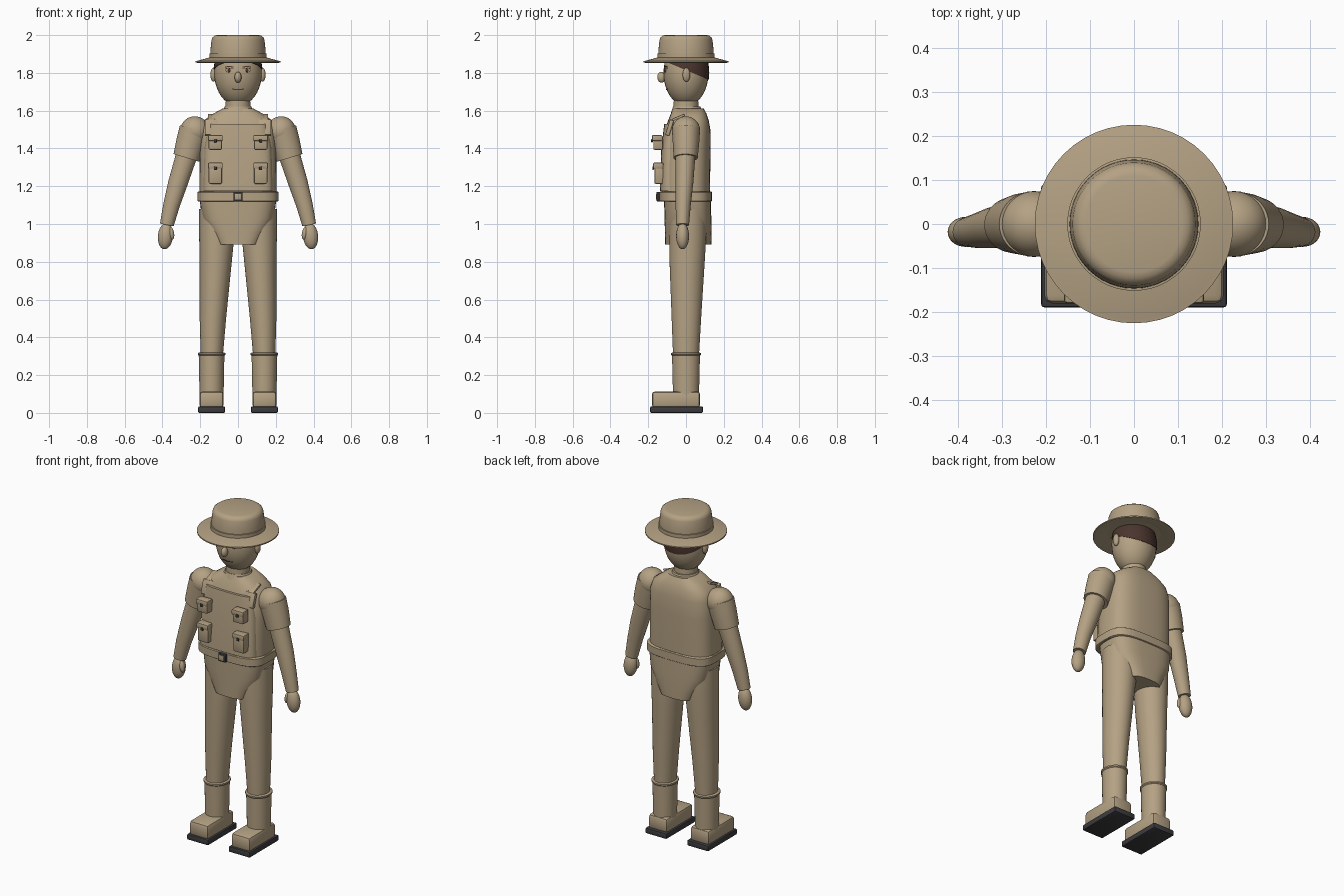
import bpy, bmesh, math
from mathutils import Vector, Matrix

if "Cube" in bpy.data.objects:
    bpy.data.objects.remove(bpy.data.objects["Cube"], do_unlink=True)


def material(name, rgb):
    m = bpy.data.materials.new(name)
    m.use_nodes = True
    m.diffuse_color = (*rgb, 1)
    bsdf = next(n for n in m.node_tree.nodes if n.type == 'BSDF_PRINCIPLED')
    bsdf.inputs["Base Color"].default_value = (*rgb, 1)
    return m


TAN = material("khaki tan", (0.46, 0.36, 0.23))
DARK = material("charcoal", (0.045, 0.045, 0.05))
BROWN = material("dark brown", (0.07, 0.035, 0.027))


def finish(name, bm, mat, angle=35):
    bmesh.ops.recalc_face_normals(bm, faces=bm.faces)
    mesh = bpy.data.meshes.new(name)
    bm.to_mesh(mesh)
    bm.free()
    mesh.materials.append(mat)
    obj = bpy.data.objects.new(name, mesh)
    bpy.context.collection.objects.link(obj)
    bpy.ops.object.select_all(action='DESELECT')
    obj.select_set(True)
    bpy.context.view_layer.objects.active = obj
    bpy.ops.object.shade_smooth_by_angle(angle=math.radians(angle))
    return obj


def loft(name, sections, mat, n=2, slope=0, sides=40):
    """Skin superellipse rings given as (x, y, z, rx, ry); slope tilts them."""
    bm = bmesh.new()
    rings = []
    for x, y, z, rx, ry in sections:
        ring = []
        for i in range(sides):
            a = math.tau * i / sides
            c, s = math.cos(a), math.sin(a)
            dx = rx * math.copysign(abs(c) ** (2 / n), c)
            dy = ry * math.copysign(abs(s) ** (2 / n), s)
            ring.append(bm.verts.new((x + dx, y + dy, z + slope * dx)))
        rings.append(ring)
    for low, high in zip(rings, rings[1:]):
        for i in range(sides):
            j = (i + 1) % sides
            bm.faces.new((low[i], low[j], high[j], high[i]))
    bm.faces.new(rings[0])
    bm.faces.new(rings[-1])
    return finish(name, bm, mat)


def lathe(name, profile, mat):
    return loft(name, [(0, 0, z, r, r) for r, z in profile], mat, sides=48)


def ball(name, at, size, mat, tilt=0, cut=None):
    bm = bmesh.new()
    bmesh.ops.create_uvsphere(bm, u_segments=32, v_segments=20, radius=1)
    m = Matrix.Translation(at) @ Matrix.Rotation(tilt, 4, 'Y') @ Matrix.Diagonal((*size, 1))
    bmesh.ops.transform(bm, matrix=m, verts=bm.verts)
    if cut:
        bmesh.ops.bisect_plane(bm, geom=bm.verts[:] + bm.edges[:] + bm.faces[:],
                               plane_co=cut[0], plane_no=cut[1], clear_inner=True)
        bmesh.ops.holes_fill(bm, edges=[e for e in bm.edges if e.is_boundary])
    return finish(name, bm, mat)


def box(name, at, size, mat, bevel=0.006, tilt=0):
    bm = bmesh.new()
    bmesh.ops.create_cube(bm, size=1)
    bmesh.ops.scale(bm, vec=size, verts=bm.verts)
    if bevel:
        bmesh.ops.bevel(bm, geom=bm.edges[:], offset=bevel, segments=2,
                        profile=0.5, affect='EDGES')
    m = Matrix.Translation(at) @ Matrix.Rotation(tilt, 4, 'X')
    bmesh.ops.transform(bm, matrix=m, verts=bm.verts)
    return finish(name, bm, mat)


# Hat: sloping brim and crown with a band
lathe("hat_brim", [(0.14, 1.872), (0.212, 1.853), (0.226, 1.855), (0.226, 1.862),
                   (0.215, 1.864), (0.15, 1.882)], TAN)
lathe("hat_crown", [(0.148, 1.872), (0.146, 1.92), (0.14, 1.975), (0.135, 1.988),
                    (0.123, 1.997), (0.11, 2.0)], TAN)
lathe("hat_band", [(0.152, 1.87), (0.152, 1.902), (0.145, 1.903)], TAN)

# Head, hair and neck
HEAD, SIZE = Vector((0, 0, 1.8)), Vector((0.126, 0.119, 0.175))
ball("head", HEAD, SIZE, TAN)
ball("hair", HEAD, SIZE * 1.035, BROWN,
     cut=(Vector((0, -0.08, 1.848)), Vector((0, 0.42, 1))))
loft("neck", [(0, 0, 1.57, 0.068, 0.068), (0, 0, 1.67, 0.064, 0.064)], TAN)
ball("nose", (0, -0.13, 1.777), (0.018, 0.022, 0.029), TAN)


def face_y(x, z):
    return -SIZE.y * math.sqrt(1 - (x / SIZE.x) ** 2 - ((z - HEAD.z) / SIZE.z) ** 2)


# Mouth: a thin line of short segments
for i in range(-3, 4):
    x, z = i * 0.009, 1.711 + abs(i) * 0.001
    box("mouth_segment", (x, face_y(x, z), z), (0.0095, 0.005, 0.005), BROWN, 0)

for side, s in (("left", 1), ("right", -1)):
    # Face details
    ball(side + "_ear", (s * 0.13, 0.002, 1.79), (0.016, 0.02, 0.037), TAN)
    ball(side + "_eye", (s * 0.047, face_y(0.047, 1.814), 1.814), (0.02, 0.004, 0.011), TAN)
    ball(side + "_pupil", (s * 0.047, face_y(0.047, 1.814) - 0.002, 1.814),
         (0.009, 0.004, 0.009), BROWN)
    for i in range(4):
        x, z = 0.03 + i * 0.011, 1.835 - abs(i - 1.5) * 0.002
        box(side + "_eyebrow", (s * x, face_y(x, z), z), (0.012, 0.007, 0.006), BROWN, 0)
        box(side + "_eye_line", (s * x, face_y(x, 1.824), 1.824), (0.0115, 0.005, 0.003), BROWN, 0)

# Torso, collar, belt and hips
loft("torso", [(0, -0.002, 1.15, 0.205, 0.128), (0, -0.002, 1.25, 0.204, 0.13),
               (0, 0.003, 1.4, 0.202, 0.127), (0, 0.009, 1.5, 0.196, 0.12),
               (0, 0.013, 1.55, 0.178, 0.107), (0, 0.014, 1.585, 0.13, 0.094),
               (0, 0.013, 1.612, 0.08, 0.08)], TAN, n=3)
loft("collar", [(0, 0.004, 1.59, 0.085, 0.083), (0, 0.004, 1.622, 0.071, 0.072)], TAN)
loft("belt", [(0, -0.002, 1.12, 0.211, 0.136), (0, -0.002, 1.123, 0.215, 0.14),
              (0, -0.002, 1.168, 0.215, 0.14), (0, -0.002, 1.171, 0.211, 0.136)], TAN, n=3.4)
loft("hips", [(0, 0.012, 0.892, 0.112, 0.122), (0, 0.012, 0.95, 0.145, 0.123),
              (0, 0.01, 1.03, 0.19, 0.124), (0, 0.008, 1.13, 0.203, 0.124)], TAN, n=3.2)
box("buckle", (0, -0.145, 1.145), (0.05, 0.022, 0.05), DARK, 0.004)
box("buckle_centre", (0, -0.156, 1.145), (0.03, 0.006, 0.03), TAN, 0.001)

# Vest front panel
loft("vest_panel", [(0, -0.055, 1.175, 0.185, 0.084), (0, -0.055, 1.4, 0.178, 0.076),
                    (0, -0.045, 1.53, 0.155, 0.07)], TAN, n=4)

for side, s in (("left", 1), ("right", -1)):
    # Shoulder strap and pouches with flaps and buttons
    box(side + "_vest_strap", (s * 0.14, -0.087, 1.51), (0.07, 0.022, 0.085), TAN, 0.004, -0.3)
    box(side + "_shoulder_strap", (s * 0.135, -0.045, 1.562), (0.05, 0.08, 0.012), TAN, 0.003, 0.4)
    for label, z, h, y in (("chest", 1.43, 0.074, -0.148), ("waist", 1.267, 0.108, -0.142)):
        box(f"{side}_{label}_pouch", (s * 0.12, y, z), (0.07, 0.05, h), TAN)
        box(f"{side}_{label}_flap", (s * 0.12, y - 0.005, z + h / 2 - 0.012),
            (0.078, 0.054, 0.032), TAN)
        box(f"{side}_{label}_button", (s * 0.12, y - 0.032, z + h / 2 - 0.026),
            (0.016, 0.008, 0.018), DARK, 0.003)

    # Arm: shoulder, short sleeve, bare forearm, hand and thumb
    ball(side + "_shoulder", (s * 0.228, 0, 1.492), (0.078, 0.075, 0.078), TAN)
    loft(side + "_sleeve", [(s * 0.273, -0.002, 1.35, 0.068, 0.064),
                            (s * 0.252, 0, 1.43, 0.073, 0.07),
                            (s * 0.23, 0, 1.5, 0.077, 0.074)], TAN, slope=s * 0.3)
    loft(side + "_forearm", [(s * 0.377, -0.018, 0.995, 0.036, 0.034),
                             (s * 0.352, -0.015, 1.1, 0.043, 0.04),
                             (s * 0.317, -0.008, 1.22, 0.051, 0.047),
                             (s * 0.27, -0.003, 1.37, 0.056, 0.053)], TAN, slope=s * 0.2)
    ball(side + "_hand", (s * 0.384, -0.018, 0.936), (0.04, 0.034, 0.07), TAN, -s * 0.1)
    ball(side + "_thumb", (s * 0.353, -0.03, 0.95), (0.015, 0.017, 0.034), TAN, s * 0.15)

    # Leg and boot
    loft(side + "_leg", [(s * 0.139, 0, 0.29, 0.058, 0.068), (s * 0.133, 0.002, 0.5, 0.07, 0.078),
                         (s * 0.118, 0.006, 0.8, 0.085, 0.093),
                         (s * 0.112, 0.01, 0.95, 0.094, 0.098),
                         (s * 0.112, 0.01, 1.08, 0.094, 0.098)], TAN)
    loft(side + "_boot_shaft", [(s * 0.14, 0, 0.06, 0.063, 0.068),
                                (s * 0.14, 0, 0.31, 0.068, 0.074)], TAN)
    loft(side + "_boot_cuff", [(s * 0.14, 0, 0.303, 0.068, 0.074), (s * 0.14, 0, 0.308, 0.073, 0.079),
                               (s * 0.14, 0, 0.316, 0.073, 0.079),
                               (s * 0.14, 0, 0.32, 0.066, 0.072)], TAN)
    box(side + "_boot_foot", (s * 0.14, -0.053, 0.07), (0.128, 0.256, 0.088), TAN, 0.018)
    box(side + "_boot_sole", (s * 0.14, -0.05, 0.017), (0.143, 0.28, 0.034), DARK, 0.007)
